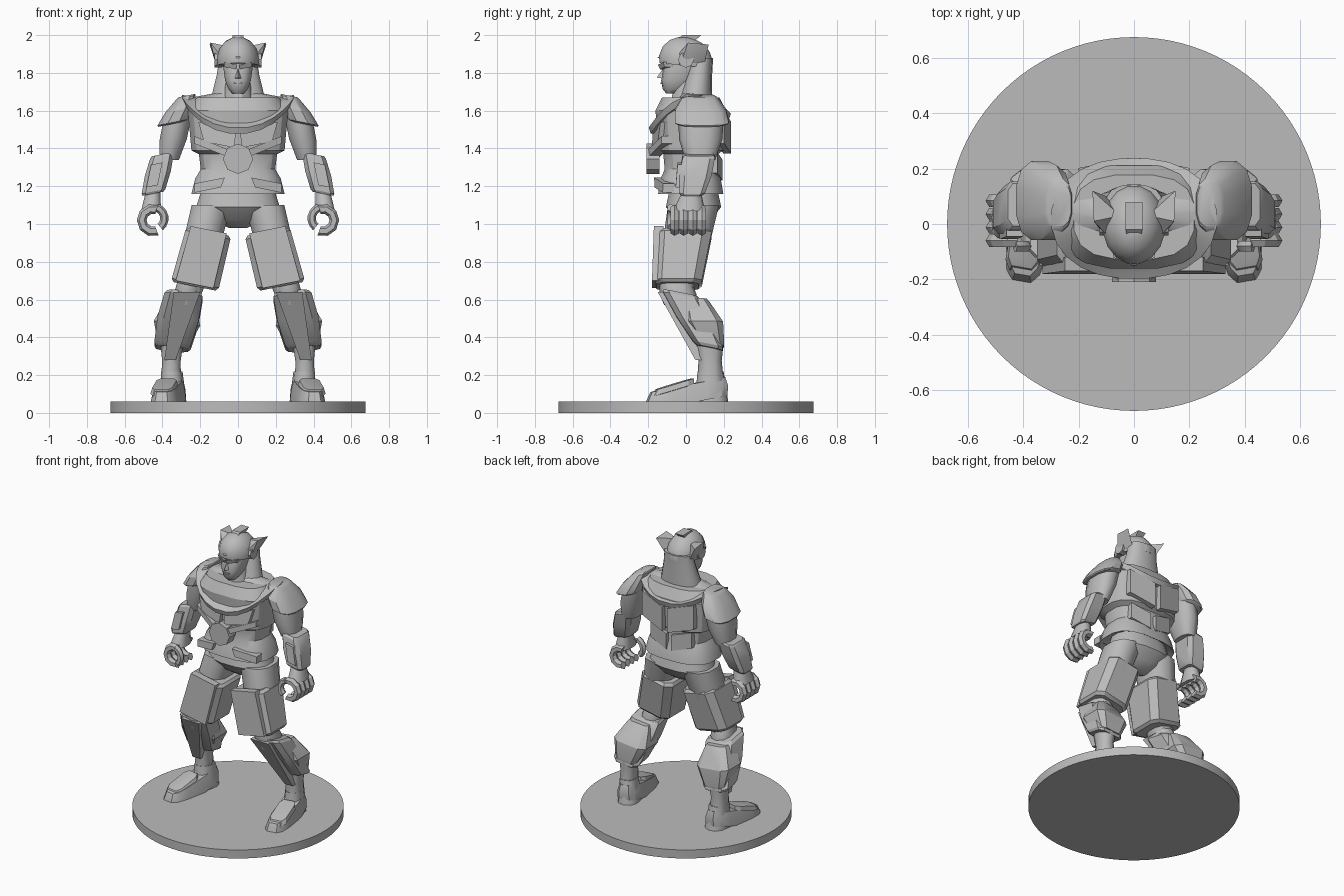
import bpy, bmesh, math
from mathutils import Vector

default = bpy.data.objects.get("Cube")
if default:
    bpy.data.objects.remove(default)

# One stone grey for the whole statuette
GREY = (.5, .5, .5, 1)
stone = bpy.data.materials.new("stone grey")
stone.use_nodes = True
stone.diffuse_color = GREY
stone.node_tree.nodes["Principled BSDF"].inputs["Base Color"].default_value = GREY


def finish(name, bm, smooth_angle=30):
    """Turn a bmesh into a shaded object."""
    bmesh.ops.recalc_face_normals(bm, faces=bm.faces)
    mesh = bpy.data.meshes.new(name)
    bm.to_mesh(mesh)
    bm.free()
    mesh.materials.append(stone)
    obj = bpy.data.objects.new(name, mesh)
    bpy.context.collection.objects.link(obj)
    bpy.ops.object.select_all(action="DESELECT")
    obj.select_set(True)
    bpy.context.view_layer.objects.active = obj
    bpy.ops.object.shade_smooth_by_angle(angle=math.radians(smooth_angle))
    return obj


def bridge(name, rings, smooth_angle=30):
    """Close a series of point rings into a capped skin."""
    bm = bmesh.new()
    loops = [[bm.verts.new(point) for point in ring] for ring in rings]
    for low, high in zip(loops, loops[1:]):
        for i in range(len(low)):
            bm.faces.new((low[i - 1], low[i], high[i], high[i - 1]))
    bm.faces.new(loops[0])
    bm.faces.new(loops[-1])
    return finish(name, bm, smooth_angle)


def skin(name, sections, sides=12, square=3, tilt_x=0, tilt_y=0, sag=0, turn=0, flip=1, smooth_angle=30):
    """Skin rounded-square sections, each a centre with its half width and half depth."""
    rings = []
    for centre, width, depth in sections:
        ring = []
        for i in range(sides):
            a = math.tau * (i + .5) / sides
            c, s = math.cos(a), math.sin(a)
            dx = width * math.copysign(abs(c) ** (2 / square), c)
            dy = depth * math.copysign(abs(s) ** (2 / square), s)
            dz = tilt_x * dx + tilt_y * dy - sag * width * s * s
            x = centre.x + dx * math.cos(turn) - dy * math.sin(turn)
            y = centre.y + dx * math.sin(turn) + dy * math.cos(turn)
            ring.append((flip * x, y, centre.z + dz))
        rings.append(ring)
    return bridge(name, rings, smooth_angle)


def stack(name, y, ratio, profile, lean=0, **style):
    """Central part from (height, half width) pairs; depth follows width by ratio."""
    base = profile[0][0]
    sections = [(Vector((0, y + lean * (z - base), z)), width, width * ratio) for z, width in profile]
    return skin(name, sections, **style)


def limb(name, start, end, start_size, end_size, bulge=1, chamfer=False, **style):
    """Tapered part between two points, swelling in the middle, with optional chamfered ends."""
    start, end = Vector(start), Vector(end)
    start_size, end_size = Vector(start_size), Vector(end_size)
    stations = [(0, 1), (.5, bulge), (1, 1)]
    if chamfer:
        stations = [(0, .88), (.06, 1), (.5, bulge), (.94, 1), (1, .88)]
    sections = []
    for t, swell in stations:
        size = start_size.lerp(end_size, t) * swell
        sections.append((start.lerp(end, t), size.x, size.y))
    return skin(name, sections, **style)


def hull(name, points, flip=1):
    """Faceted solid around a few corner points."""
    bm = bmesh.new()
    for x, y, z in points:
        bm.verts.new((flip * x, y, z))
    bmesh.ops.convex_hull(bm, input=bm.verts)
    return finish(name, bm)


def slab(name, top, bottom, top_half, bottom_half, depth, slant=0, sweep=0, flip=1):
    """Armour plate between two edges; slant lifts and sweep pushes back its outer side."""
    corners = []
    for (x, y, z), half in ((top, top_half), (bottom, bottom_half)):
        for dx in (-half, half):
            for back in (0, depth):
                corners.append((x + dx, y + sweep * dx + back, z + slant * dx))
    return hull(name, corners, flip)


def disc(name, centre, radius, depth, sides, facing=(0, 0, 0)):
    """Upright or turned cylinder."""
    bm = bmesh.new()
    bmesh.ops.create_cone(bm, cap_ends=True, segments=sides, radius1=radius, radius2=radius, depth=depth)
    obj = finish(name, bm)
    obj.location, obj.rotation_euler = centre, facing
    return obj


def curl(name, centre, reach, start, end, thickness, flip=1):
    """Finger bent along an arc in the front plane, angles in degrees."""
    rings, steps, sides = [], 6, 6
    for i in range(steps + 1):
        bend = math.radians(start + (end - start) * i / steps)
        ring = []
        for k in range(sides):
            a = math.tau * k / sides
            r = reach + thickness * math.cos(a)
            ring.append((flip * (centre[0] + r * math.cos(bend)), centre[1] + thickness * math.sin(a),
                         centre[2] + r * math.sin(bend)))
        rings.append(ring)
    return bridge(name, rings)


# Round base
disc("base", (0, 0, .03), .675, .06, 96)

# Body core and stepped torso armour
stack("pelvis", .04, .66, [(.98, .05), (1.02, .14), (1.09, .225), (1.2, .19)],
      sides=16, square=2.4, smooth_angle=45)
stack("torso_armour", .025, .7, [(1.19, .19), (1.16, .25), (1.24, .23), (1.29, .2), (1.37, .21), (1.39, .25),
                                 (1.5, .26), (1.6, .27), (1.67, .22)], sides=16, square=2.8)
stack("collar", .02, .73, [(1.62, .25), (1.64, .285), (1.68, .3), (1.675, .27), (1.67, .23), (1.69, .13),
                           (1.71, .08)], sides=24, square=2.2, tilt_y=.17, sag=.45)
disc("chest_boss", (0, -.175, 1.345), .08, .07, 8, facing=(math.pi / 2, 0, 0))

# Head and helmet
stack("neck", .01, 1.1, [(1.64, .085), (1.76, .065)], square=2)
stack("head", -.065, 1.3, [(1.69, .03), (1.715, .052), (1.76, .07), (1.82, .078), (1.9, .08)],
      lean=.35, sides=14, square=2.5, smooth_angle=50)
hull("nose", [(0, -.155, 1.775), (.02, -.12, 1.77), (-.02, -.12, 1.77), (0, -.12, 1.825), (0, -.1, 1.8)])
slab("lips", (0, -.135, 1.75), (0, -.135, 1.74), .025, .02, .04)
stack("hair", .05, .6, [(1.66, .145), (1.71, .135), (1.79, .115), (1.88, .1)],
      lean=.15, sides=14, square=2.3, smooth_angle=50)
stack("helmet", 0, 1.27, [(1.838, .112), (1.875, .115), (1.925, .1), (1.965, .07), (1.987, .03)],
      sides=16, square=2, tilt_y=-.1, smooth_angle=50)
slab("helmet_crest", (0, -.02, 2), (0, -.15, 1.88), .03, .01, .1)

# Shared looks: hard armour blocks and soft muscle
for side, flip in (("left", 1), ("right", -1)):
    block = dict(sides=8, square=4.5, chamfer=True, flip=flip)
    muscle = dict(sides=10, square=2.4, smooth_angle=50, flip=flip)

    # Helmet and face details
    hull(f"{side}_helmet_wing", [(.07, -.07, 1.86), (.115, -.03, 1.84), (.145, .01, 1.96), (.15, .12, 1.95),
                                 (.05, .03, 1.94), (.1, .1, 1.86)], flip)
    slab(f"{side}_brow", (.04, -.135, 1.85), (.04, -.125, 1.825), .035, .03, .05,
         slant=.2, sweep=.4, flip=flip)
    disc(f"{side}_ear_guard", (flip * .105, 0, 1.87), .042, .04, 8, facing=(0, math.pi / 2, 0))

    # Torso plates
    slab(f"{side}_chest_strap", (.13, -.17, 1.425), (.13, -.17, 1.385), .1, .1, .06,
         slant=.4, sweep=.4, flip=flip)
    slab(f"{side}_chest_plate", (.11, -.155, 1.52), (.1, -.165, 1.42), .1, .08, .06,
         slant=.2, sweep=.2, flip=flip)
    slab(f"{side}_waist_flap", (.15, -.145, 1.23), (.16, -.145, 1.18), .08, .07, .06,
         slant=-.2, sweep=.3, flip=flip)
    slab(f"{side}_upper_back_plate", (.11, .18, 1.57), (.11, .18, 1.4), .09, .09, .04,
         slant=.3, sweep=-.2, flip=flip)
    slab(f"{side}_lower_back_plate", (.09, .14, 1.36), (.09, .14, 1.25), .07, .07, .04,
         slant=.3, sweep=-.2, flip=flip)

    # Arms
    limb(f"{side}_shoulder_pad", (.345, .085, 1.53), (.27, .07, 1.68), (.09, .15), (.05, .09),
         bulge=1.15, chamfer=True, square=2.6, tilt_x=-.2, flip=flip)
    limb(f"{side}_upper_arm", (.365, .075, 1.34), (.32, .08, 1.56), (.055, .08), (.075, .12),
         bulge=1.15, **muscle)
    limb(f"{side}_forearm_guard", (.45, .03, 1.16), (.4, .07, 1.37), (.065, .07), (.065, .09),
         bulge=1.1, tilt_x=-.2, **block)
    slab(f"{side}_forearm_panel", (.43, -.045, 1.32), (.455, -.055, 1.2), .03, .03, .05,
         slant=-.2, flip=flip)
    limb(f"{side}_palm", (.46, .015, 1.07), (.45, .03, 1.17), (.055, .085), (.04, .05), **muscle)
    for k in range(4):
        curl(f"{side}_finger_{k + 1}", (.45, .048 * k - .06, 1.02), .06, 110, -110, .026, flip)
    curl(f"{side}_thumb", (.45, -.08, 1.03), .06, 110, 230, .022, flip)

    # Thighs and knees
    limb(f"{side}_thigh", (.26, -.05, .63), (.14, .04, 1.1), (.07, .08), (.11, .135), bulge=1.15, **muscle)
    limb(f"{side}_thigh_guard", (.23, -.045, .67), (.155, -.01, .96), (.13, .13), (.123, .155),
         tilt_x=.2, **block)
    slab(f"{side}_thigh_plate", (.155, -.17, .97), (.23, -.18, .68), .095, .1, .05, slant=.2, flip=flip)
    limb(f"{side}_knee", (.275, -.03, .57), (.26, -.055, .69), (.065, .085), (.065, .085), bulge=1.15, **muscle)

    # Shins
    limb(f"{side}_shin_guard", (.35, .125, .34), (.285, -.03, .63), (.1, .08), (.105, .105),
         bulge=1.1, tilt_x=.1, tilt_y=-.2, **block)
    limb(f"{side}_calf_guard", (.345, .14, .35), (.3, .05, .6), (.085, .07), (.085, .07),
         bulge=1.5, tilt_x=.1, **block)
    slab(f"{side}_shin_plate", (.27, -.15, .64), (.36, .05, .28), .07, .03, .05, flip=flip)
    limb(f"{side}_ankle", (.355, .13, .17), (.35, .125, .38), (.055, .07), (.065, .075), bulge=.85, **muscle)

    # Feet, toes turned slightly outwards
    limb(f"{side}_foot", (.37, 0, .05), (.37, .01, .15), (.08, .22), (.06, .2),
         bulge=1.05, square=3.5, tilt_y=.2, turn=.17, flip=flip)
    limb(f"{side}_heel", (.345, .135, .06), (.35, .13, .22), (.07, .09), (.055, .07), turn=.17, **muscle)
    limb(f"{side}_instep_plate", (.39, -.07, .12), (.39, -.06, .155), (.066, .11), (.055, .1),
         tilt_y=.3, turn=.17, **block)
